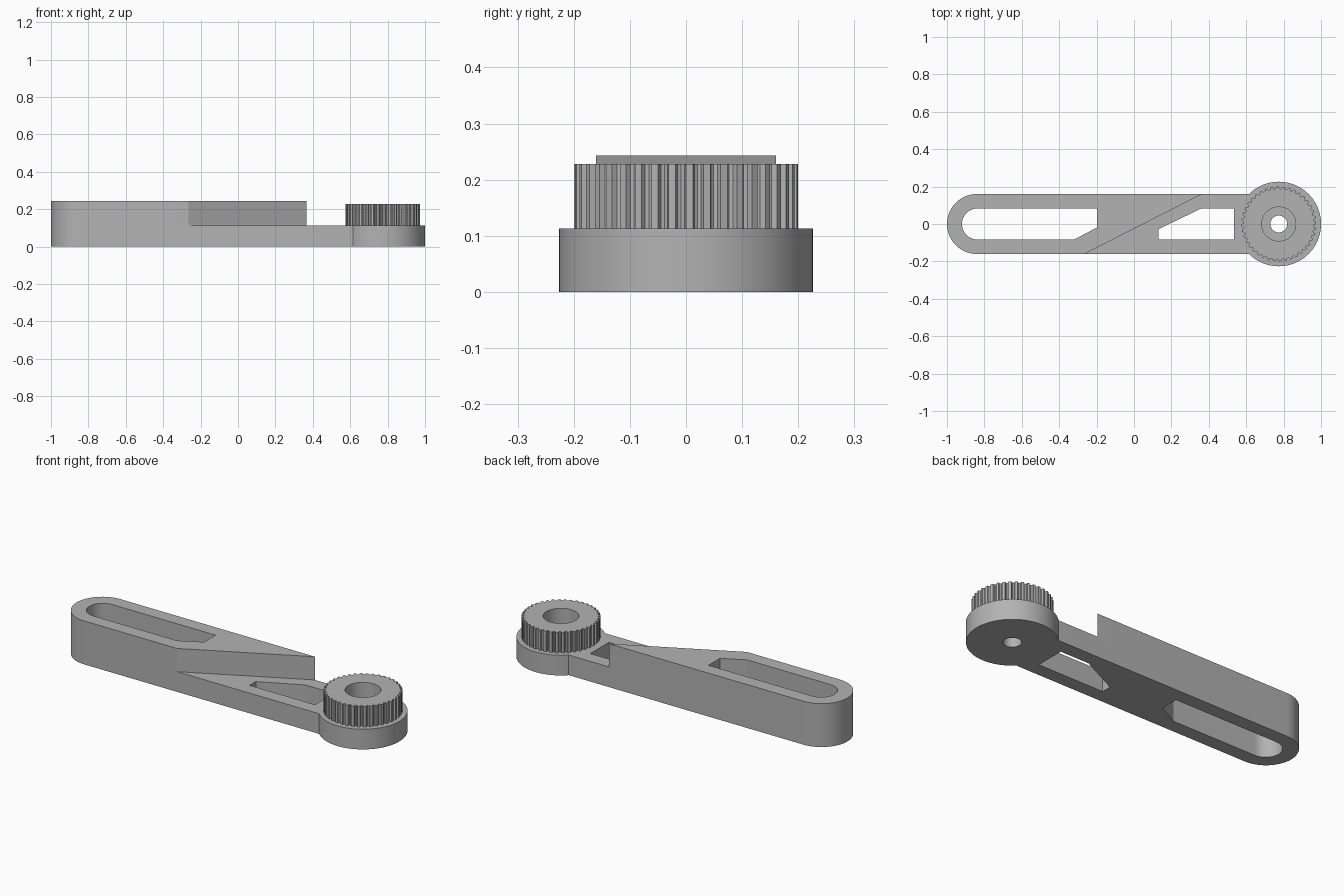
import bpy, bmesh
from math import sin, cos, pi, asin

if "Cube" in bpy.data.objects:
    bpy.data.objects.remove(bpy.data.objects["Cube"])

mat = bpy.data.materials.new("plain grey")
mat.diffuse_color = (0.45, 0.45, 0.45, 1)
mat.use_nodes = True
mat.node_tree.nodes["Principled BSDF"].inputs["Base Color"].default_value = mat.diffuse_color

W, R, CX = 0.16, 0.226, 0.774      # arm half width, hub radius, hub centre
STEP, TOP = 0.113, 0.243           # height of the low half and the tall half


def arc(cx, r, a0, a1, n):
    return [(cx + r * cos(a0 + (a1 - a0) * i / n), r * sin(a0 + (a1 - a0) * i / n))
            for i in range(n + 1)]


def circle(cx, r, n):
    return arc(cx, r, 0, 2 * pi, n)[:-1]


def plate(name, loops, z0, z1):
    """Solid plate from an outline and its holes."""
    cu = bpy.data.curves.new(name, 'CURVE')
    cu.dimensions, cu.fill_mode, cu.extrude = '2D', 'BOTH', (z1 - z0) / 2
    for loop in loops:
        sp = cu.splines.new('POLY')
        sp.points.add(len(loop) - 1)
        for p, (x, y) in zip(sp.points, loop):
            p.co = (x, y, 0, 1)
        sp.use_cyclic_u = True
    tmp = bpy.data.objects.new(name, cu)
    bpy.context.collection.objects.link(tmp)
    bpy.context.view_layer.update()
    me = bpy.data.meshes.new_from_object(tmp.evaluated_get(bpy.context.evaluated_depsgraph_get()))
    bpy.data.objects.remove(tmp)
    bm = bmesh.new()
    bm.from_mesh(me)
    bmesh.ops.remove_doubles(bm, verts=bm.verts, dist=1e-5)
    bmesh.ops.translate(bm, verts=bm.verts, vec=(0, 0, (z0 + z1) / 2))
    bmesh.ops.recalc_face_normals(bm, faces=bm.faces)
    bm.to_mesh(me)
    bm.free()
    me.materials.clear()
    me.materials.append(mat)
    ob = bpy.data.objects.new(name, me)
    bpy.context.collection.objects.link(ob)
    return ob


def smooth(ob):
    bpy.ops.object.select_all(action='DESELECT')
    ob.select_set(True)
    bpy.context.view_layer.objects.active = ob
    bpy.ops.object.shade_smooth_by_angle(angle=0.4)


# Arm with round left end, hub disc, two slots and the axle hole
t = asin(W / R)
outline = arc(-1 + W, W, pi / 2, 3 * pi / 2, 32) + arc(CX, R, -pi + t, pi - t, 72)
long_slot = arc(-0.837, 0.083, pi / 2, 3 * pi / 2, 24) + [(-0.32, -0.083), (-0.197, -0.018), (-0.197, 0.083)]
short_slot = [(0.13, -0.083), (0.535, -0.083), (0.535, 0.083), (0.36, 0.083), (0.13, -0.028)]
arm = plate("arm", [outline, long_slot, short_slot, circle(CX, 0.045, 32)], 0, TOP)

# Cut the upper half away to the right of the diagonal
slope = 0.63 / 0.32
cutter = plate("step_cutter", [[(0.05 - 0.4 * slope, -0.4), (1.3, -0.4), (1.3, 0.4),
                                (0.05 + 0.4 * slope, 0.4)]], STEP, 0.5)
cutter.hide_render = True
mod = arm.modifiers.new("step", 'BOOLEAN')
mod.operation, mod.solver, mod.object = 'DIFFERENCE', 'EXACT', cutter
bpy.context.view_layer.objects.active = arm
bpy.ops.object.modifier_apply(modifier=mod.name)
bpy.data.objects.remove(cutter)
smooth(arm)

# Toothed pulley ring on the hub
TEETH = 40
profile = [(0, 0.2), (0.4, 0.2), (0.5, 0.19), (0.7, 0.187), (0.9, 0.19)]
teeth = [(CX + r * cos(2 * pi * (i + f) / TEETH), r * sin(2 * pi * (i + f) / TEETH))
         for i in range(TEETH) for f, r in profile]
smooth(plate("toothed_pulley", [teeth, circle(CX, 0.091, 48)], STEP, 0.228))
